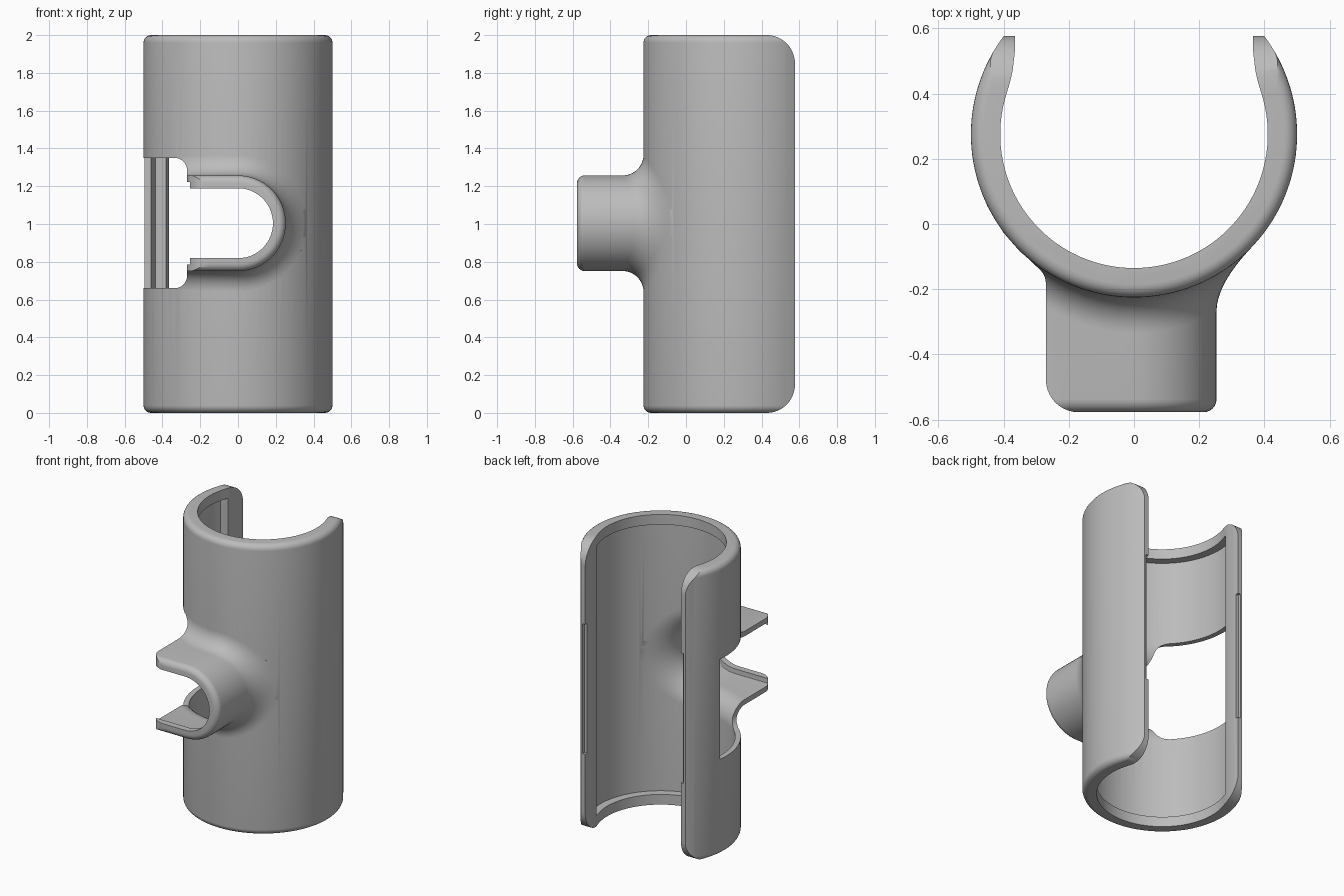
import bpy, bmesh
from math import sin, cos, pi, sqrt, radians

if "Cube" in bpy.data.objects:
    bpy.data.objects.remove(bpy.data.objects["Cube"])

CY, MID, HEIGHT = 0.275, 1.004, 2.0      # tube axis y, spout height, total height
FRONT, BACK = -0.577, 0.577
R_OUT, R_LIP, R_POCKET = 0.5, 0.41, 0.465

grey = bpy.data.materials.new("grey_plastic")
grey.use_nodes = True
grey.diffuse_color = (0.5, 0.5, 0.5, 1)
grey.node_tree.nodes["Principled BSDF"].inputs["Base Color"].default_value = (0.5, 0.5, 0.5, 1)


def loft(name, rings):
    """Closed solid through rings of equal point count."""
    bm = bmesh.new()
    loops = [[bm.verts.new(p) for p in ring] for ring in rings]
    for a, b in zip(loops, loops[1:]):
        for i in range(len(a)):
            j = (i + 1) % len(a)
            bm.faces.new((a[i], a[j], b[j], b[i]))
    bm.faces.new(loops[0][::-1])
    bm.faces.new(loops[-1])
    bmesh.ops.recalc_face_normals(bm, faces=bm.faces)
    mesh = bpy.data.meshes.new(name)
    bm.to_mesh(mesh)
    bm.free()
    mesh.materials.append(grey)
    obj = bpy.data.objects.new(name, mesh)
    bpy.context.collection.objects.link(obj)
    return obj


def prism(name, pts, axis, lo, hi):
    """Extrude a 2D outline along x, y or z."""
    place = {"x": lambda p, t: (t, p[0], p[1]),
             "y": lambda p, t: (p[0], t, p[1]),
             "z": lambda p, t: (p[0], p[1], t)}[axis]
    return loft(name, [[place(p, t) for p in pts] for t in (lo, hi)])


def arc(cx, cy, r, a, b, n):
    return [(cx + r * cos(radians(a + (b - a) * i / n)),
             cy + r * sin(radians(a + (b - a) * i / n))) for i in range(n + 1)]


def box(name, x, y, z):
    return prism(name, [(x[0], y[0]), (x[1], y[0]), (x[1], y[1]), (x[0], y[1])], "z", *z)


def combine(obj, other, op):
    mod = obj.modifiers.new(op.lower(), "BOOLEAN")
    mod.operation, mod.solver, mod.object = op, "EXACT", other
    dg = bpy.context.evaluated_depsgraph_get()
    mesh = bpy.data.meshes.new_from_object(obj.evaluated_get(dg))
    obj.modifiers.clear()
    obj.data = mesh
    bpy.data.objects.remove(other)


def spout(name, r, tip, edge, fillet, body_r):
    """U-shaped spout that flares into a tube of radius body_r."""
    def ring(d, depth):
        k = r + d
        xs = [-0.45 + 0.05 * i for i in range(9)]
        pts = [(x, -k) for x in xs] + arc(0, 0, k, -90, 90, 32)
        pts += [(x, k) for x in reversed(xs)]
        return [(x, depth(x), MID + z) for x, z in pts]

    def wall(h):
        return lambda x: CY - sqrt(body_r ** 2 - x * x) - h

    rings = []
    for i in range(7):                       # rounded tip
        t = pi / 2 * i / 6
        y = tip + edge * (1 - sin(t))
        rings.append(ring(-edge * (1 - sin(t)), lambda x, y=tip + edge * (1 - cos(t)): y))
    for i in range(11):                      # flare
        t = pi / 2 * i / 10
        rings.append(ring(fillet * (1 - cos(t)), wall(fillet * (1 - sin(t)))))
    rings.append(ring(fillet + 0.004, wall(-0.012)))
    rings.append(ring(fillet + 0.004, lambda x: 0.2))
    return loft(name, rings)


# Outer tube with rounded rims
edge = 0.04
rim = [(R_OUT - edge * (1 - sin(t)), edge * (1 - cos(t))) for t in [pi / 2 * i / 6 for i in range(7)]]
levels = rim + [(r, HEIGHT - z) for r, z in reversed(rim)]
clip = loft("clip_body", [[(x, y, z) for x, y in arc(0, CY, r, 0, 357.5, 143)] for r, z in levels])

# Open back with rounded upper and lower corners
c = 0.15
side = [(-1, 0)] + arc(BACK - c, c, c, -90, 0, 12) + arc(BACK - c, HEIGHT - c, c, 0, 90, 12) + [(-1, HEIGHT)]
combine(clip, prism("side_outline", side, "x", -1, 1), "INTERSECT")

# Outer spout
combine(clip, spout("spout_outer", 0.253, FRONT, edge, 0.11, R_OUT), "UNION")

# Main channel, narrowing to thick beads at the two tips
lip = [(0.365, 0.75), (0.365, 0.53), (0.372, 0.47), (0.38, 0.435)]
channel = lip + arc(0, CY, R_LIP, 17, -197, 108) + [(-x, y) for x, y in reversed(lip)]
combine(clip, prism("channel", channel, "z", -0.1, HEIGHT + 0.1), "DIFFERENCE")

# Shallow pocket between the rims and the tip beads
pocket = arc(0, CY, R_POCKET, 20, -200, 110)
combine(clip, prism("pocket", pocket, "z", 0.07, HEIGHT - 0.07), "DIFFERENCE")

# Hollow spout with a lip at its mouth
combine(clip, spout("spout_inner", 0.218, FRONT + 0.045, 0.004, 0.145, R_POCKET), "DIFFERENCE")
mouth = [(-0.6, -0.185)] + arc(0, 0, 0.185, -90, 90, 32) + [(-0.6, 0.185)]
combine(clip, prism("mouth", [(x, MID + z) for x, z in mouth], "y", -0.8, 0), "DIFFERENCE")

# Side window, which also leaves the spout open on one side
low, high, w = 0.66, 1.35, 0.065
window = [(-0.8, low)] + arc(-0.27 - w, low + w, w, -90, 0, 8)
window += arc(-0.27 - w, high - w, w, 0, 90, 8) + [(-0.8, high)]
combine(clip, prism("window", window, "y", -0.8, 0.34), "DIFFERENCE")

# Rounded free corners of the spout
corner = [(-0.6, -0.7), (-0.17, -0.7)] + arc(-0.17, FRONT + 0.1, 0.1, -90, -180, 10) + [(-0.6, FRONT + 0.1)]
combine(clip, prism("corner", corner, "z", 0.6, 1.4), "DIFFERENCE")

# Slight relief along the middle of the tips
combine(clip, box("tip_relief", (-0.385, 0.385), (0.555, 0.8), (0.555, 1.45)), "DIFFERENCE")

clip.data.materials.clear()
clip.data.materials.append(grey)
bpy.ops.object.select_all(action="DESELECT")
clip.select_set(True)
bpy.context.view_layer.objects.active = clip
bpy.ops.object.shade_smooth_by_angle(angle=radians(30))
